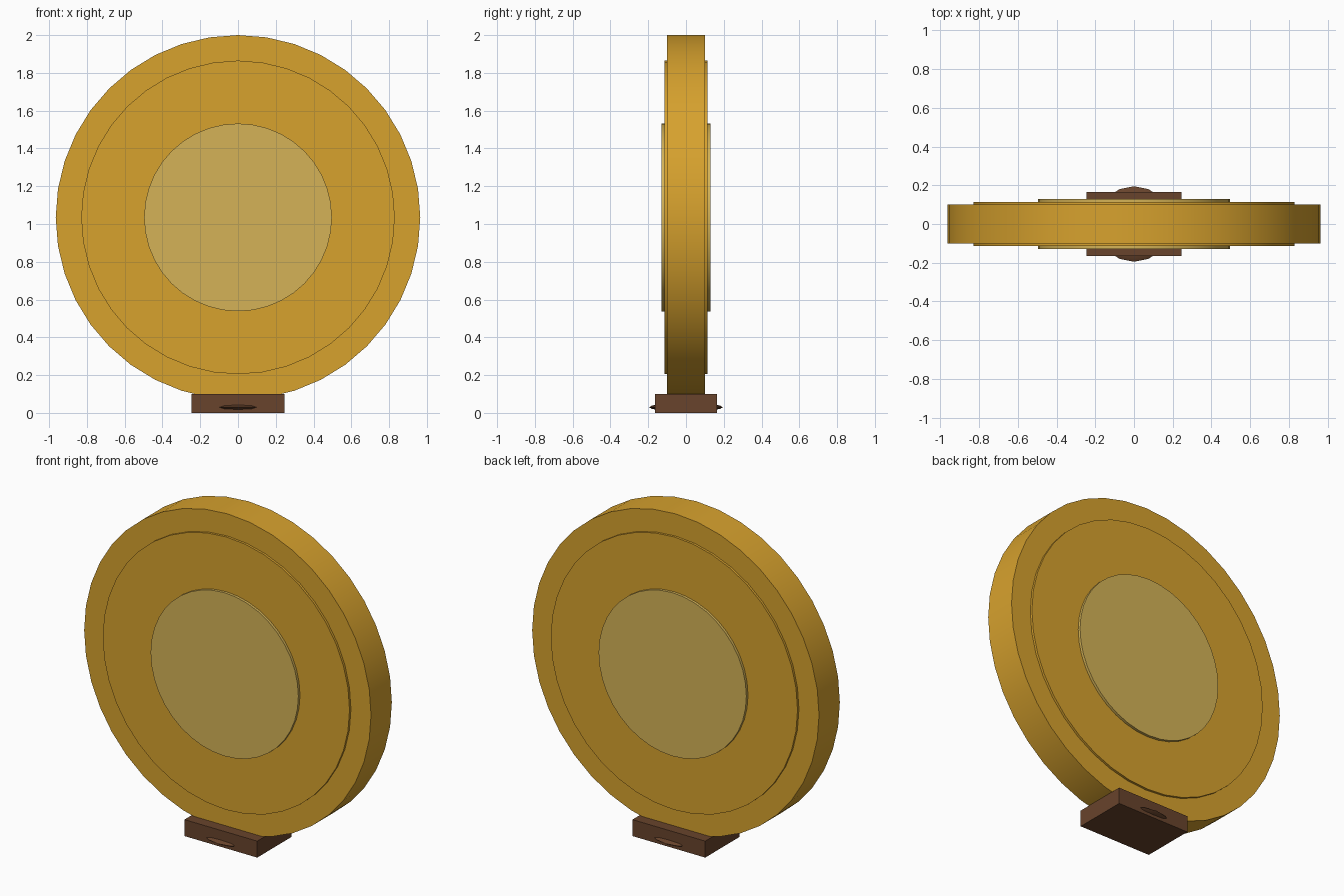
import bpy
import math

cube = bpy.data.objects.get("Cube")
if cube:
    bpy.data.objects.remove(cube, do_unlink=True)


def make_material(name, colour):
    mat = bpy.data.materials.new(name)
    mat.use_nodes = True
    mat.diffuse_color = (*colour, 1)
    bsdf = next(n for n in mat.node_tree.nodes if n.type == 'BSDF_PRINCIPLED')
    bsdf.inputs["Base Color"].default_value = (*colour, 1)
    return mat


gold = make_material("gold", (0.68, 0.36, 0.027))
pale_gold = make_material("pale gold", (0.66, 0.45, 0.095))
brown = make_material("dark brown", (0.138, 0.057, 0.025))

CENTRE_Z = 1.035


def finish(name, mat, smooth=True):
    obj = bpy.context.object
    obj.name = obj.data.name = name
    obj.data.materials.append(mat)
    if smooth:
        bpy.ops.object.shade_smooth_by_angle(angle=math.radians(30))
    return obj


def upright_disc(name, radius, y, thickness, mat):
    bpy.ops.mesh.primitive_cylinder_add(
        vertices=40, radius=radius, depth=thickness,
        location=(0, y, CENTRE_Z), rotation=(math.pi / 2, 0, 0))
    bpy.ops.object.transform_apply(location=False, rotation=True, scale=True)
    return finish(name, mat)


# Thick main disc
upright_disc("main_disc", 0.965, 0, 0.2, gold)

# Raised plate and centre medallion on each face
for side, sign in (("front", -1), ("back", 1)):
    upright_disc(side + "_plate", 0.83, sign * 0.1, 0.028, gold)
    upright_disc(side + "_medallion", 0.497, sign * 0.115, 0.03, pale_gold)

# Rectangular foot
bpy.ops.mesh.primitive_cube_add(size=1, location=(0, 0, 0.05))
foot = bpy.context.object
foot.scale = (0.49, 0.33, 0.1)
bpy.ops.object.transform_apply(location=False, rotation=False, scale=True)
finish("foot", brown, smooth=False)

# Flattened boss through the foot, showing at front and back
bpy.ops.mesh.primitive_uv_sphere_add(
    segments=16, ring_count=8, radius=0.195, location=(0, 0, 0.03))
boss = bpy.context.object
boss.scale.z = 0.12
bpy.ops.object.transform_apply(location=False, rotation=False, scale=True)
finish("foot_boss", brown)
